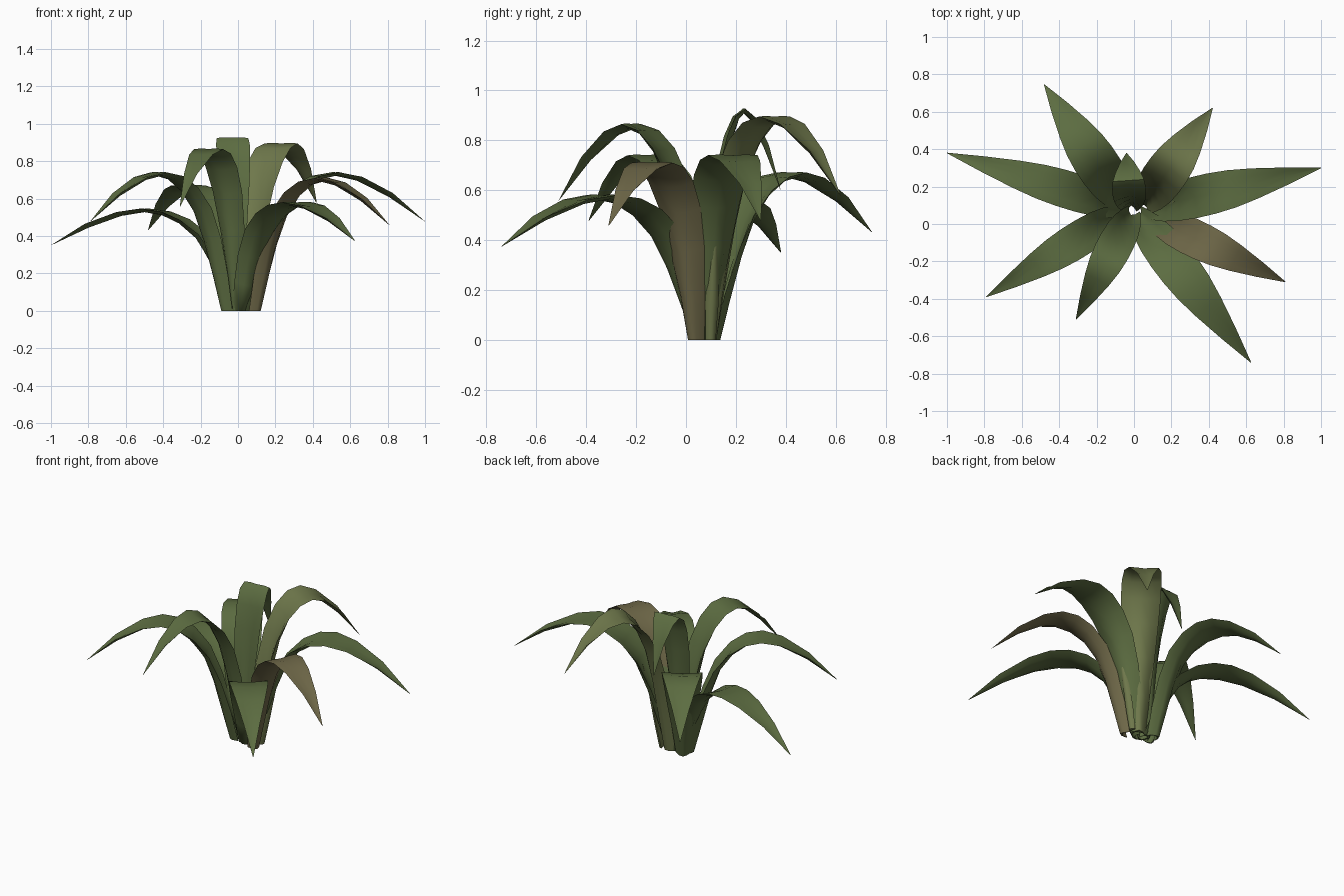
import bpy, bmesh
from mathutils import Vector

if "Cube" in bpy.data.objects:
    bpy.data.objects.remove(bpy.data.objects["Cube"])

# Shared leaf profile: (reach fraction, height fraction, width fraction, channel depth fraction)
ARCH = [
    (0.00, 0.00, 0.36, 0.24), (0.05, 0.25, 0.56, 0.26), (0.11, 0.51, 0.78, 0.23),
    (0.185, 0.735, 0.93, 0.18), (0.28, 0.885, 1.00, 0.12), (0.38, 0.97, 1.00, 0.07),
    (0.49, 1.00, 0.93, 0.04), (0.62, 0.965, 0.75, 0.06), (0.80, 0.845, 0.42, 0.08),
    (1.00, 0.65, 0.015, 0.00),
]
# Upright young shoot
SPIKE = [(0.0, 0.0, 0.75, 0.2), (0.25, 0.3, 1.0, 0.2), (0.55, 0.65, 0.7, 0.2), (1.0, 1.0, 0.03, 0.0)]
THICK = 0.018


def material(name, rgb):
    m = bpy.data.materials.new(name)
    m.diffuse_color = (*rgb, 1)
    m.use_nodes = True
    m.node_tree.nodes["Principled BSDF"].inputs["Base Color"].default_value = m.diffuse_color
    return m


GREEN = material("leaf_green", (0.108, 0.152, 0.053))
OLIVE = material("leaf_olive", (0.160, 0.190, 0.072))
BROWN = material("leaf_dry", (0.160, 0.140, 0.066))


def leaf(name, root, tip, peak, width, mat, profile=ARCH):
    """Arching tapered leaf, lens-shaped and channelled in section."""
    root, tip = Vector((*root, 0)), Vector((*tip, 0))
    out = tip - root
    side = Vector((0, 0, 1)).cross(out).normalized()
    spine = [root + out * u + Vector((0, 0, peak * h)) for u, h, _, _ in profile]
    bm = bmesh.new()
    rings = []
    last = len(spine) - 1
    for i, p in enumerate(spine):
        tangent = (spine[min(i + 1, last)] - spine[max(i - 1, 0)]).normalized()
        normal = tangent.cross(side).normalized()
        w = width * profile[i][2] / 2
        depth = width * profile[i][3]
        t = THICK * min(1, profile[i][2] * 1.6) / 2
        ring = []
        # upper face left to right, then lower face back again
        for s, k in ((-1, 0), (-0.55, 1), (0, 1), (0.55, 1),
                     (1, 0), (0.55, -1), (0, -1), (-0.55, -1)):
            v = p + side * (s * w) + normal * (depth * (s * s - 0.4) + k * t)
            if i == 0:
                v.z = 0
            ring.append(bm.verts.new(v))
        rings.append(ring)
    n = len(rings[0])
    for a, b in zip(rings, rings[1:]):
        for j in range(n):
            bm.faces.new((a[j], a[(j + 1) % n], b[(j + 1) % n], b[j]))
    bm.faces.new(rings[0])
    bm.faces.new(rings[-1])
    bmesh.ops.recalc_face_normals(bm, faces=bm.faces)
    mesh = bpy.data.meshes.new(name)
    bm.to_mesh(mesh)
    bm.free()
    mesh.materials.append(mat)
    ob = bpy.data.objects.new(name, mesh)
    bpy.context.collection.objects.link(ob)
    bpy.ops.object.select_all(action='DESELECT')
    ob.select_set(True)
    bpy.context.view_layer.objects.active = ob
    bpy.ops.object.shade_smooth_by_angle(angle=1.3)


# Leaves: name, root xy, tip xy, peak height, widest width, material
for args in (
    ("leaf_left", (-0.02, 0.08), (-1.00, 0.38), 0.54, 0.20, GREEN),
    ("leaf_back_left", (-0.06, 0.115), (-0.48, 0.745), 0.665, 0.235, GREEN),
    ("leaf_centre", (-0.02, 0.09), (-0.04, 0.38), 0.92, 0.18, GREEN),
    ("leaf_back_right", (0.05, 0.10), (0.42, 0.62), 0.89, 0.23, OLIVE),
    ("leaf_right", (0.06, 0.08), (1.00, 0.30), 0.735, 0.22, GREEN),
    ("leaf_dry_right", (0.10, 0.03), (0.81, -0.31), 0.705, 0.20, BROWN),
    ("leaf_front_right", (0.02, 0.05), (0.625, -0.74), 0.575, 0.225, GREEN),
    ("leaf_front_left", (-0.01, 0.06), (-0.31, -0.51), 0.86, 0.19, GREEN),
    ("leaf_left_front", (-0.07, 0.06), (-0.79, -0.39), 0.735, 0.19, GREEN),
    ("young_shoot", (0.10, 0.10), (0.22, 0.12), 0.5, 0.055, OLIVE, SPIKE),
):
    leaf(*args)
